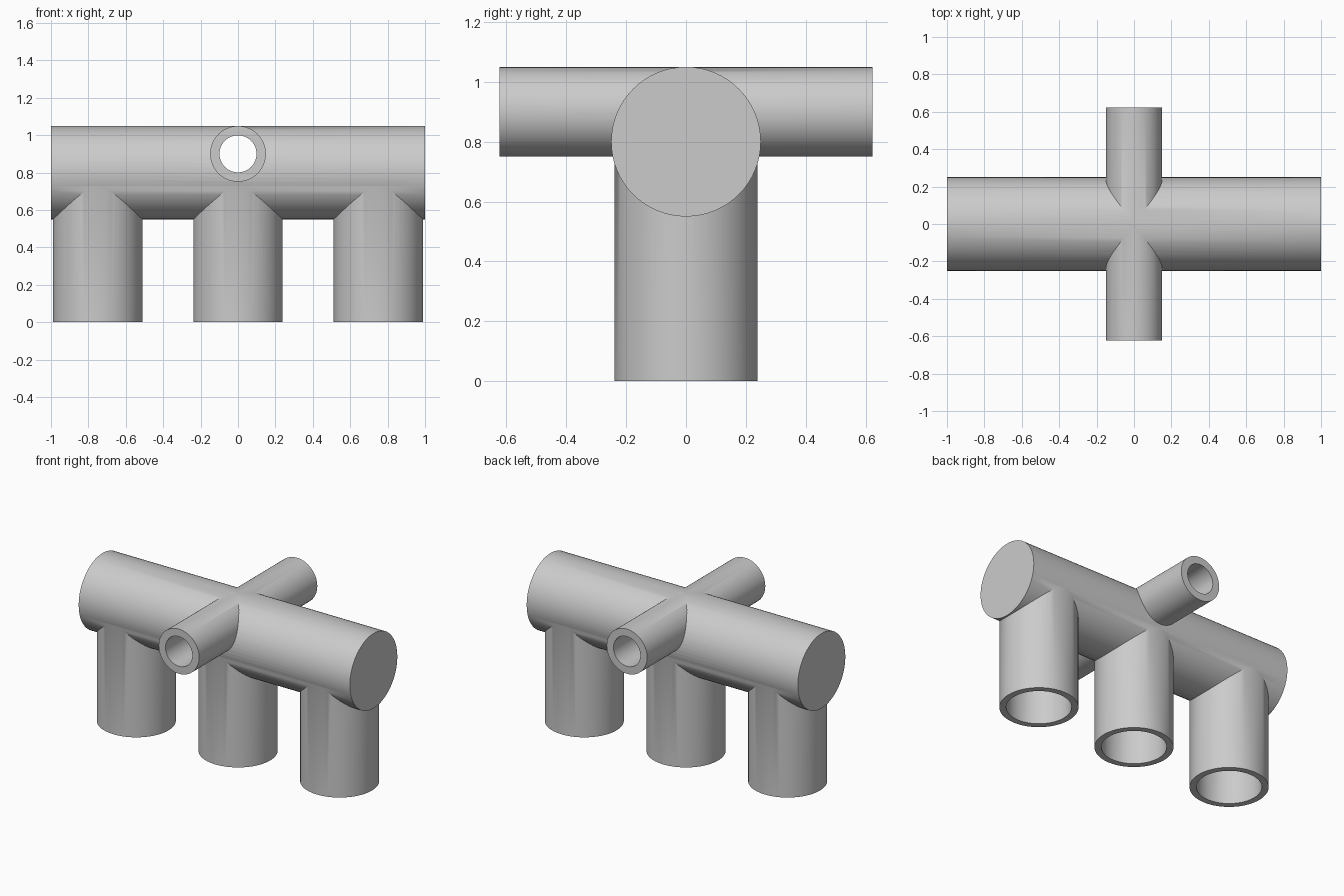
import bpy
from math import pi

cube = bpy.data.objects.get("Cube")
if cube:
    bpy.data.objects.remove(cube, do_unlink=True)

# Single grey material
grey = bpy.data.materials.new("plain_grey")
grey.use_nodes = True
colour = (0.6, 0.6, 0.6, 1)
grey.diffuse_color = colour
grey.node_tree.nodes["Principled BSDF"].inputs["Base Color"].default_value = colour

TURN = {"x": (0, pi / 2, 0), "y": (pi / 2, 0, 0), "z": (0, 0, 0)}


def rod(name, axis, radius, length, centre):
    bpy.ops.mesh.primitive_cylinder_add(
        vertices=64, radius=radius, depth=length, location=centre, rotation=TURN[axis])
    obj = bpy.context.object
    obj.name = name
    obj.data.materials.append(grey)
    return obj


def combine(body, tool, operation):
    mod = body.modifiers.new(operation.lower(), "BOOLEAN")
    mod.operation = operation
    mod.solver = "EXACT"
    mod.object = tool
    bpy.context.view_layer.objects.active = body
    bpy.ops.object.modifier_apply(modifier=mod.name)
    bpy.data.objects.remove(tool, do_unlink=True)


LEGS = (-0.75, 0, 0.75)

# Outer shell: main barrel, three legs and the cross pipe
body = rod("manifold_body", "x", 0.25, 2, (0, 0, 0.8))
for x in LEGS:
    combine(body, rod("leg", "z", 0.239, 0.8, (x, 0, 0.4)), "UNION")
combine(body, rod("cross_pipe", "y", 0.149, 1.245, (0, 0, 0.9)), "UNION")

# Bores: closed barrel cavity, open legs, open cross pipe
combine(body, rod("barrel_bore", "x", 0.2, 1.9, (0, 0, 0.8)), "DIFFERENCE")
for x in LEGS:
    combine(body, rod("leg_bore", "z", 0.198, 0.9, (x, 0, 0.35)), "DIFFERENCE")
combine(body, rod("cross_bore", "y", 0.099, 1.4, (0, 0, 0.9)), "DIFFERENCE")

# Smooth walls with crisp rims and joints
bpy.ops.object.select_all(action="DESELECT")
body.select_set(True)
bpy.context.view_layer.objects.active = body
bpy.ops.object.shade_smooth_by_angle(angle=pi / 6)
